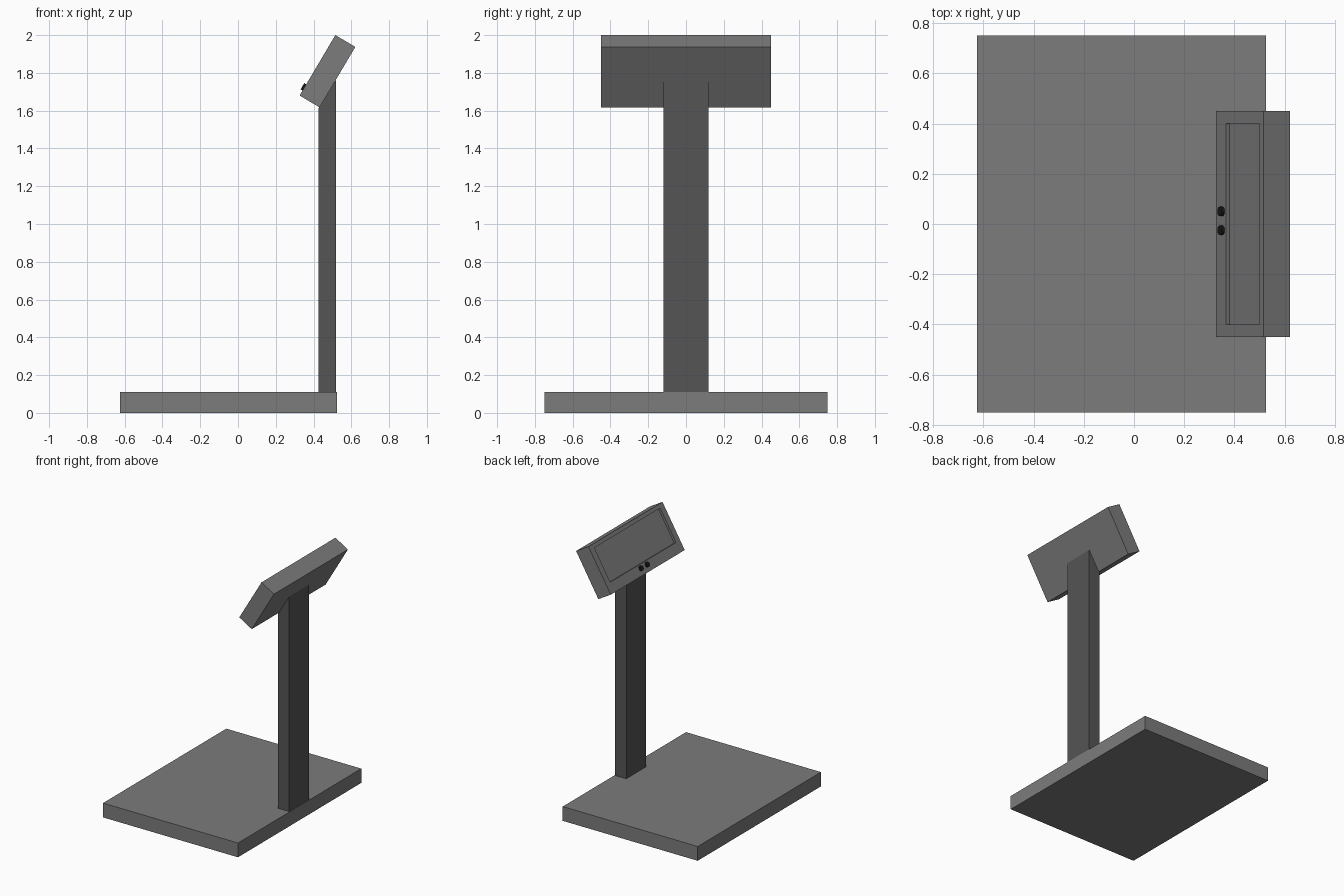
import bpy, bmesh
from math import radians
from mathutils import Matrix, Vector

if "Cube" in bpy.data.objects:
    bpy.data.objects.remove(bpy.data.objects["Cube"])


def material(name, value):
    mat = bpy.data.materials.new(name)
    mat.diffuse_color = (value, value, value, 1)
    mat.use_nodes = True
    mat.node_tree.nodes["Principled BSDF"].inputs["Base Color"].default_value = mat.diffuse_color
    return mat


BODY = material("body_grey", 0.2)
DARK = material("post_grey", 0.09)
BLACK = material("button_black", 0.01)


def make_object(name, bm, mat, matrix=Matrix()):
    bmesh.ops.recalc_face_normals(bm, faces=bm.faces)
    mesh = bpy.data.meshes.new(name)
    bm.to_mesh(mesh)
    bm.free()
    mesh.materials.append(mat)
    obj = bpy.data.objects.new(name, mesh)
    obj.matrix_world = matrix
    bpy.context.collection.objects.link(obj)
    return obj


def prism(profile, half_width):
    """Extrude an x-z outline symmetrically along y."""
    bm = bmesh.new()
    face = bm.faces.new([bm.verts.new((x, -half_width, z)) for x, z in profile])
    new = bmesh.ops.extrude_face_region(bm, geom=[face])["geom"]
    verts = [v for v in new if isinstance(v, bmesh.types.BMVert)]
    bmesh.ops.translate(bm, verts=verts, vec=(0, 2 * half_width, 0))
    return bm


def rect(x0, x1, z0, z1):
    return [(x0, z0), (x1, z0), (x1, z1), (x0, z1)]


# Base plate and post, whose top is cut to meet the tilted head
make_object("base_plate", prism(rect(-0.625, 0.525, 0, 0.11), 0.75), BODY)
make_object("post", prism([(0.425, 0.11), (0.52, 0.11), (0.52, 1.765), (0.425, 1.61)], 0.12), DARK)

# Tilted frame: local x runs up the sloping screen, local z points out of it
tilt = Matrix.Translation((0.326, 0, 1.68)) @ Matrix.Rotation(radians(-59.4), 4, "Y")

# Head with a recessed screen
bm = prism(rect(0, 0.372, -0.123, 0), 0.45)
bmesh.ops.recalc_face_normals(bm, faces=bm.faces)
screen = max(bm.faces, key=lambda f: f.calc_center_median().z)
bmesh.ops.inset_region(bm, faces=[screen], thickness=0.03)
for v in screen.verts:
    v.co = Vector((0.078 if v.co.x < 0.18 else 0.343, 0.4 if v.co.y > 0 else -0.4, 0))
floor = bmesh.ops.extrude_discrete_faces(bm, faces=[screen])["faces"][0]
bmesh.ops.translate(bm, verts=list(floor.verts), vec=(0, 0, -0.017))
make_object("head", bm, BODY, tilt)

# Two round buttons below the screen
for i, y in enumerate((0.05, -0.025)):
    bm = bmesh.new()
    bmesh.ops.create_cone(bm, cap_ends=True, segments=24, radius1=0.019, radius2=0.019,
                          depth=0.022, matrix=Matrix.Translation((0.05, y, 0.001)))
    button = make_object(f"button_{i + 1}", bm, BLACK, tilt)
    bpy.ops.object.select_all(action="DESELECT")
    button.select_set(True)
    bpy.context.view_layer.objects.active = button
    bpy.ops.object.shade_smooth_by_angle()
